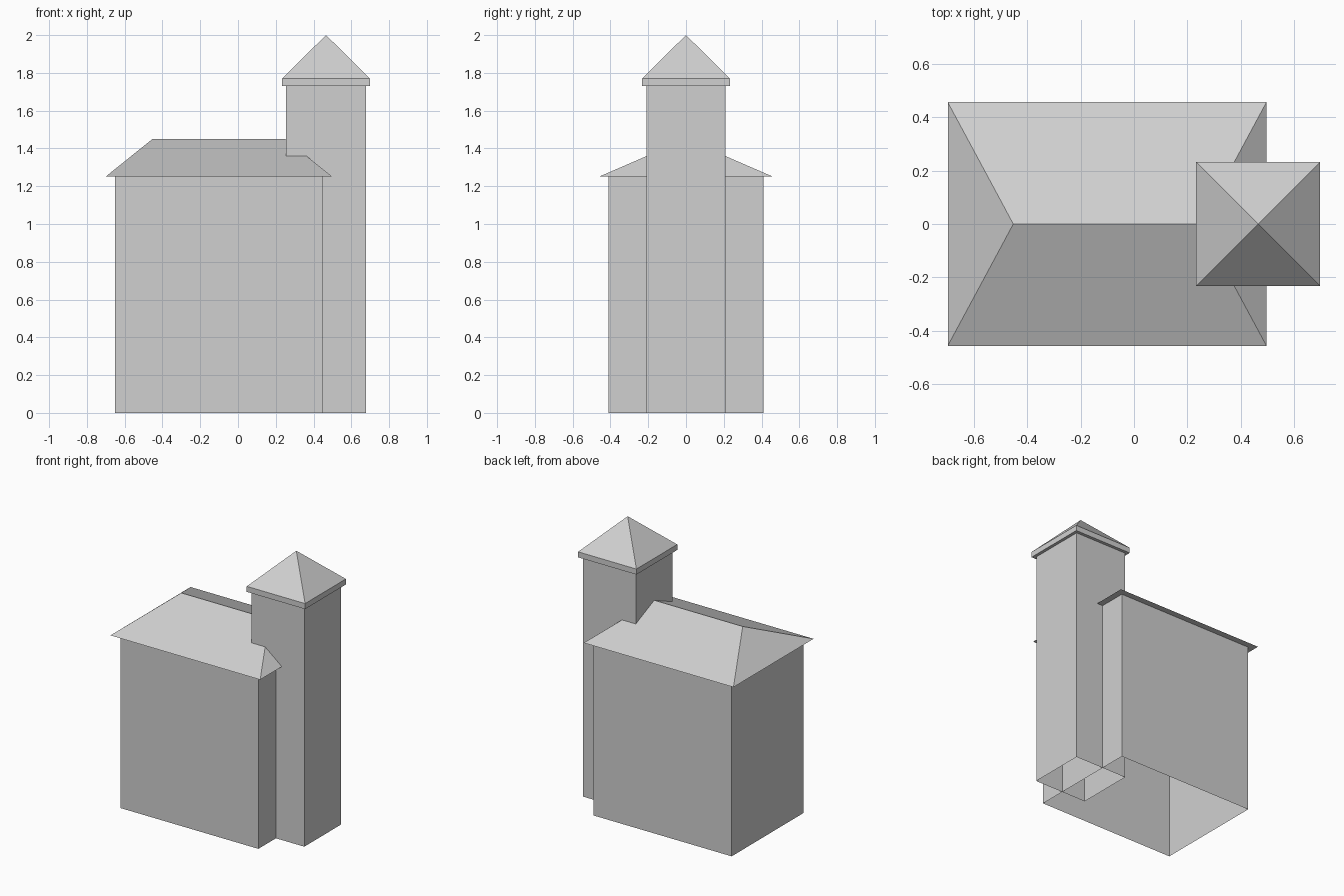
import bpy
import bmesh

cube = bpy.data.objects.get("Cube")
if cube:
    bpy.data.objects.remove(cube, do_unlink=True)

GREY = (0.63, 0.63, 0.63, 1.0)
grey = bpy.data.materials.new("light_grey")
grey.use_nodes = True
grey.diffuse_color = GREY
grey.node_tree.nodes["Principled BSDF"].inputs["Base Color"].default_value = GREY


def ring(bm, x0, x1, y, z):
    """Four corners of a rectangle centred on y = 0."""
    return [bm.verts.new(p) for p in
            ((x0, -y, z), (x1, -y, z), (x1, y, z), (x0, y, z))]


def bridge(bm, low, high):
    """Side faces between two rectangles."""
    for i in range(4):
        j = (i + 1) % 4
        bm.faces.new((low[i], low[j], high[j], high[i]))


def finish(bm, name):
    mesh = bpy.data.meshes.new(name)
    bm.to_mesh(mesh)
    bm.free()
    mesh.materials.append(grey)
    obj = bpy.data.objects.new(name, mesh)
    bpy.context.collection.objects.link(obj)
    return obj


def walls(name, x0, x1, y, height):
    """Four walls, open at top and bottom."""
    bm = bmesh.new()
    bridge(bm, ring(bm, x0, x1, y, 0), ring(bm, x0, x1, y, height))
    return finish(bm, name)


def hip_roof(name, x0, x1, y, eave, top, hip, band=0.0):
    """Hipped roof with a flat soffit; a full-depth hip gives a pyramid."""
    bm = bmesh.new()
    base = ring(bm, x0, x1, y, eave)
    bm.faces.new(base[::-1])
    if band:
        upper = ring(bm, x0, x1, y, eave + band)
        bridge(bm, base, upper)
        base = upper
    a, b, c, d = base
    left = bm.verts.new((x0 + hip, 0, top))
    if x1 - x0 - 2 * hip < 0.001:
        right = left
        bm.faces.new((a, b, left))
        bm.faces.new((c, d, left))
    else:
        right = bm.verts.new((x1 - hip, 0, top))
        bm.faces.new((a, b, right, left))
        bm.faces.new((c, d, left, right))
    bm.faces.new((b, c, right))
    bm.faces.new((d, a, left))
    return finish(bm, name)


# Main building
walls("house_walls", -0.652, 0.45, 0.41, 1.252)
hip_roof("house_roof", -0.699, 0.497, 0.457, 1.252, 1.45, 0.246)

# Tower with a banded pyramid cap
walls("tower_walls", 0.254, 0.677, 0.21, 1.73)
hip_roof("tower_roof", 0.233, 0.699, 0.233, 1.73, 2.0, 0.233, band=0.04)
